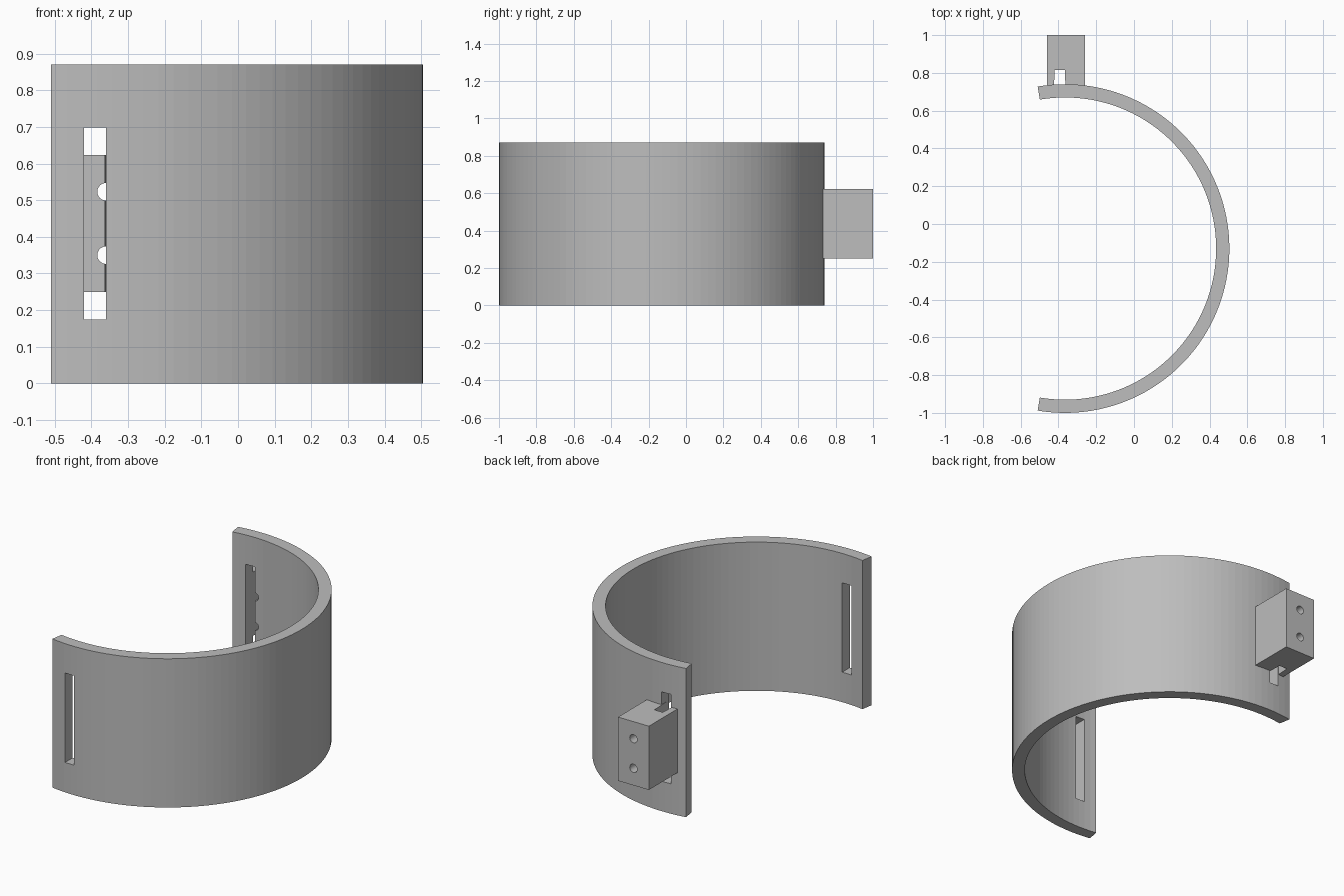
import bpy, bmesh
from math import radians, sin, cos

if "Cube" in bpy.data.objects:
    bpy.data.objects.remove(bpy.data.objects["Cube"], do_unlink=True)

CX, CY, R_OUT, R_IN, HEIGHT = -0.365, -0.13, 0.87, 0.80, 0.87
SWEEP, SEGMENTS = 99.6, 72

grey = bpy.data.materials.new("plain grey")
grey.use_nodes = True
colour = (0.51, 0.51, 0.51, 1)
grey.diffuse_color = colour
grey.node_tree.nodes["Principled BSDF"].inputs["Base Color"].default_value = colour


def prism(name, outline, z0, z1):
    """Extrude a flat outline from z0 up to z1."""
    bm = bmesh.new()
    face = bm.faces.new([bm.verts.new((x, y, z0)) for x, y in outline])
    top = bmesh.ops.extrude_face_region(bm, geom=[face])["geom"]
    bmesh.ops.translate(bm, vec=(0, 0, z1 - z0),
                        verts=[v for v in top if isinstance(v, bmesh.types.BMVert)])
    bmesh.ops.recalc_face_normals(bm, faces=bm.faces)
    mesh = bpy.data.meshes.new(name)
    bm.to_mesh(mesh)
    bm.free()
    mesh.materials.append(grey)
    obj = bpy.data.objects.new(name, mesh)
    bpy.context.collection.objects.link(obj)
    return obj


def boolean(target, tool, operation):
    """Apply a boolean and discard the tool."""
    mod = target.modifiers.new(operation, 'BOOLEAN')
    mod.object, mod.operation, mod.solver = tool, operation, 'EXACT'
    bpy.context.view_layer.objects.active = target
    bpy.ops.object.modifier_apply(modifier=mod.name)
    bpy.data.objects.remove(tool, do_unlink=True)


def rectangle(x0, x1, y0, y1):
    return [(x0, y0), (x1, y0), (x1, y1), (x0, y1)]


def arc(radius):
    angles = [radians(SWEEP * (2 * i / SEGMENTS - 1)) for i in range(SEGMENTS + 1)]
    return [(CX + radius * cos(a), CY + radius * sin(a)) for a in angles]


# Open curved band with a strap slot near each end
band = prism("curved_band", arc(R_OUT) + arc(R_IN)[::-1], 0, HEIGHT)
for y0, y1 in ((-1.1, -0.8), (0.6, 0.8)):
    boolean(band, prism("slot_cutter", rectangle(-0.42, -0.36, y0, y1), 0.175, 0.698), 'DIFFERENCE')

# Mounting block with a tapered strap channel behind the rear slot
block = prism("mounting_block", rectangle(-0.46, -0.26, 0.70, 1.0), 0.25, 0.623)
channel = [(-0.427, 0.65), (-0.36, 0.65), (-0.366, 0.815), (-0.42, 0.815)]
boolean(block, prism("channel_cutter", channel, 0.1, 0.8), 'DIFFERENCE')
boolean(band, block, 'UNION')

# Two screw holes through the block and the band behind it
for z in (0.35, 0.523):
    bpy.ops.mesh.primitive_cylinder_add(vertices=32, radius=0.024, depth=0.6,
                                        location=(-0.36, 0.85, z), rotation=(radians(90), 0, 0))
    hole = bpy.context.object
    hole.data.materials.append(grey)
    boolean(band, hole, 'DIFFERENCE')

band.name = "cuff_with_mount"
